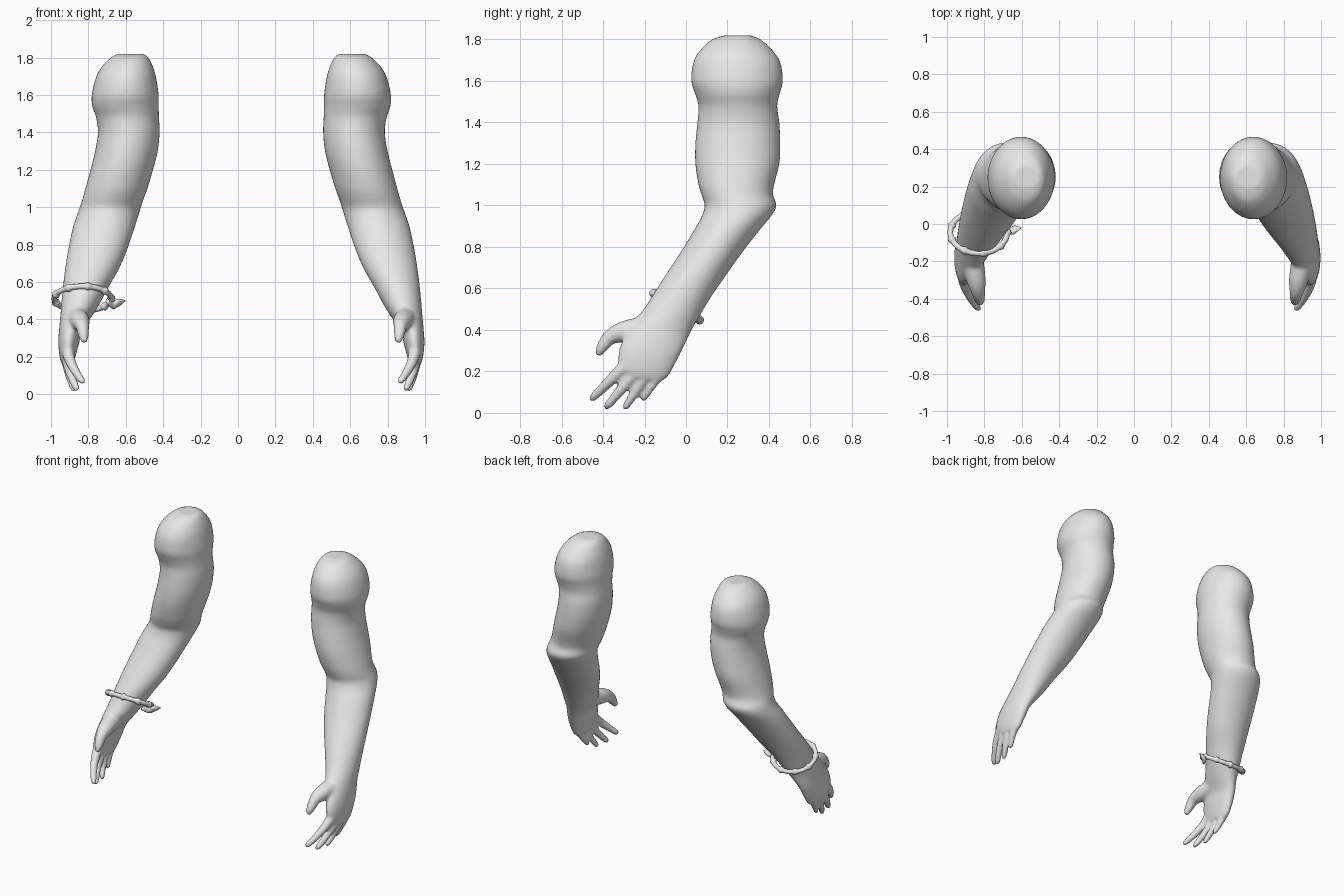
import bpy, bmesh, math
from mathutils import Vector

cube = bpy.data.objects.get("Cube")
if cube:
    bpy.data.objects.remove(cube)

mat = bpy.data.materials.new("plain_grey")
mat.use_nodes = True
grey = (0.8, 0.8, 0.8, 1)
mat.diffuse_color = grey
mat.node_tree.nodes["Principled BSDF"].inputs["Base Color"].default_value = grey

MIRROR_X = 0.018  # plane between the two arms


def spline(rows, steps):
    """Catmull-Rom interpolation of equal-length tuples."""
    rows = [Vector(r) for r in rows]
    out = []
    for i in range(len(rows) - 1):
        a, b = rows[max(i - 1, 0)], rows[i]
        c, d = rows[i + 1], rows[min(i + 2, len(rows) - 1)]
        for k in range(steps):
            t = k / steps
            out.append(b + (c - a) * (t / 2)
                       + (a * 2 - b * 5 + c * 4 - d) * (t * t / 2)
                       + (b * 3 - a - c * 3 + d) * (t ** 3 / 2))
    return out + [rows[-1]]


def loft(bm, rings, closed=False):
    """Skin a list of point rings, capping the ends unless closed."""
    loops = [[bm.verts.new(p) for p in ring] for ring in rings]
    n = len(loops[0])
    pairs = list(zip(loops, loops[1:]))
    if closed:
        pairs.append((loops[-1], loops[0]))
    else:
        bm.faces.new(loops[0])
        bm.faces.new(loops[-1])
    for a, b in pairs:
        for i in range(n):
            j = (i + 1) % n
            bm.faces.new((a[i], a[j], b[j], b[i]))


def oval(centre, u, v, sides):
    angles = [math.tau * i / sides for i in range(sides)]
    return [centre + u * math.cos(a) + v * math.sin(a) for a in angles]


def tube(bm, path, radii, sides=16, closed=False, flat=1.0):
    """Round tube along a path with a radius for every point."""
    rings = []
    n = len(path)
    for i, (p, r) in enumerate(zip(path, radii)):
        if closed:
            d = path[(i + 1) % n] - path[i - 1]
        else:
            d = path[min(i + 1, n - 1)] - path[max(i - 1, 0)]
        ref = Vector((0, 0, 1)) if closed else Vector((1, 0, 0))
        u = d.cross(ref).normalized()
        rings.append(oval(p, u * r, d.cross(u).normalized() * r * flat, sides))
    loft(bm, rings, closed)


def finish(name, bm):
    bmesh.ops.recalc_face_normals(bm, faces=bm.faces)
    mesh = bpy.data.meshes.new(name)
    bm.to_mesh(mesh)
    bm.free()
    mesh.materials.append(mat)
    mesh.shade_smooth()
    obj = bpy.data.objects.new(name, mesh)
    bpy.context.collection.objects.link(obj)
    return obj


# Shoulder to elbow: height, front y, back y, inner x, outer x
UPPER = [
    (1.82, .19, .31, .54, .68), (1.8, .125, .36, .515, .715),
    (1.75, .07, .415, .49, .765), (1.69, .035, .455, .473, .797),
    (1.6, .025, .467, .46, .818), (1.54, .043, .452, .46, .815),
    (1.48, .06, .44, .458, .795), (1.4, .055, .45, .455, .785),
    (1.3, .045, .455, .465, .8), (1.2, .045, .45, .49, .825),
    (1.1, .06, .425, .52, .852), (1.05, .075, .42, .538, .866),
    (1, .09, .436, .555, .882), (.95, .077, .412, .57, .9),
]
# Forearm to knuckles: front y z, back y z, inner x, outer x
LOWER = [
    (.05, .9, .35, .875, .59, .92), (-.01, .8, .265, .765, .625, .942),
    (-.075, .7, .18, .645, .672, .96), (-.14, .6, .115, .55, .728, .972),
    (-.19, .52, .065, .465, .772, .98), (-.24, .455, .03, .405, .81, .985),
    (-.3, .36, -.01, .32, .87, .993), (-.325, .29, -.04, .26, .885, .997),
    (-.325, .22, -.08, .185, .905, .99), (-.3, .18, -.11, .155, .915, .98),
]
# Fingers: base point, tip point, base radius
FINGERS = [
    ((.945, -.285, .235), (.862, -.46, .062), .034),
    ((.95, -.23, .21), (.895, -.389, .022), .033),
    ((.952, -.18, .2), (.91, -.298, .018), .031),
    ((.952, -.12, .2), (.925, -.211, .06), .028),
]
# Thumb: position and radius
THUMB = [
    (.9, -.19, .41, .06), (.88, -.3, .39, .052), (.868, -.365, .365, .037),
    (.862, -.405, .315, .028), (.855, -.425, .278, .015),
]


def build_arm(name, side):
    bm = bmesh.new()
    sections = [(f, z, b, z, i, o) for z, f, b, i, o in UPPER] + LOWER
    rings = []
    for fy, fz, by, bz, xi, xo in spline(sections, 4):
        centre = Vector(((xi + xo) / 2, (fy + by) / 2, (fz + bz) / 2))
        depth = Vector((0, by - fy, bz - fz)) / 2
        rings.append(oval(centre, depth, Vector(((xo - xi) / 2, 0, 0)), 40))
    loft(bm, rings)
    # Fingers taper and curl towards the palm
    for base, tip, radius in FINGERS:
        path, radii = [], []
        for k in range(13):
            t = k / 12
            p = Vector(base).lerp(Vector(tip), t)
            p.x = base[0] + (tip[0] - base[0]) * t ** 1.7
            path.append(p)
            radii.append(radius * (1 - .45 * t) * (0.65 if k == 12 else 1))
        tube(bm, path, radii)
    thumb = spline(THUMB, 4)
    tube(bm, [Vector(p[:3]) for p in thumb], [p[3] for p in thumb])
    for v in bm.verts:
        v.co.x = MIRROR_X + side * (v.co.x - MIRROR_X)
    arm = finish(name, bm)
    # Fuse the parts into one continuous skin
    remesh = arm.modifiers.new("fuse", "REMESH")
    remesh.mode = "VOXEL"
    remesh.voxel_size = 0.01
    remesh.use_smooth_shade = True
    smooth = arm.modifiers.new("soften", "SMOOTH")
    smooth.factor = 0.5
    smooth.iterations = 5


build_arm("left_arm", 1)
build_arm("right_arm", -1)

# Tilted bangle with regular knots around the right wrist
bm = bmesh.new()
path, radii = [], []
for k in range(96):
    a = math.tau * k / 96
    path.append(Vector((-.83 + .152 * math.cos(a), -.045 + .112 * math.sin(a),
                        .512 - .065 * math.sin(a))))
    radii.append(.015 + .008 * max(0, math.cos(9 * a)) ** 4)
tube(bm, path, radii, 12, closed=True)
finish("bracelet", bm)

# Pointed clasp on the inner side of the bangle
bm = bmesh.new()
clasp = spline([(-.7, -.09, .5, .015), (-.67, -.05, .475, .02),
                (-.64, -.03, .49, .026), (-.602, -.02, .5, .003)], 4)
tube(bm, [Vector(p[:3]) for p in clasp], [p[3] for p in clasp], 12, flat=.6)
finish("bracelet_clasp", bm)
